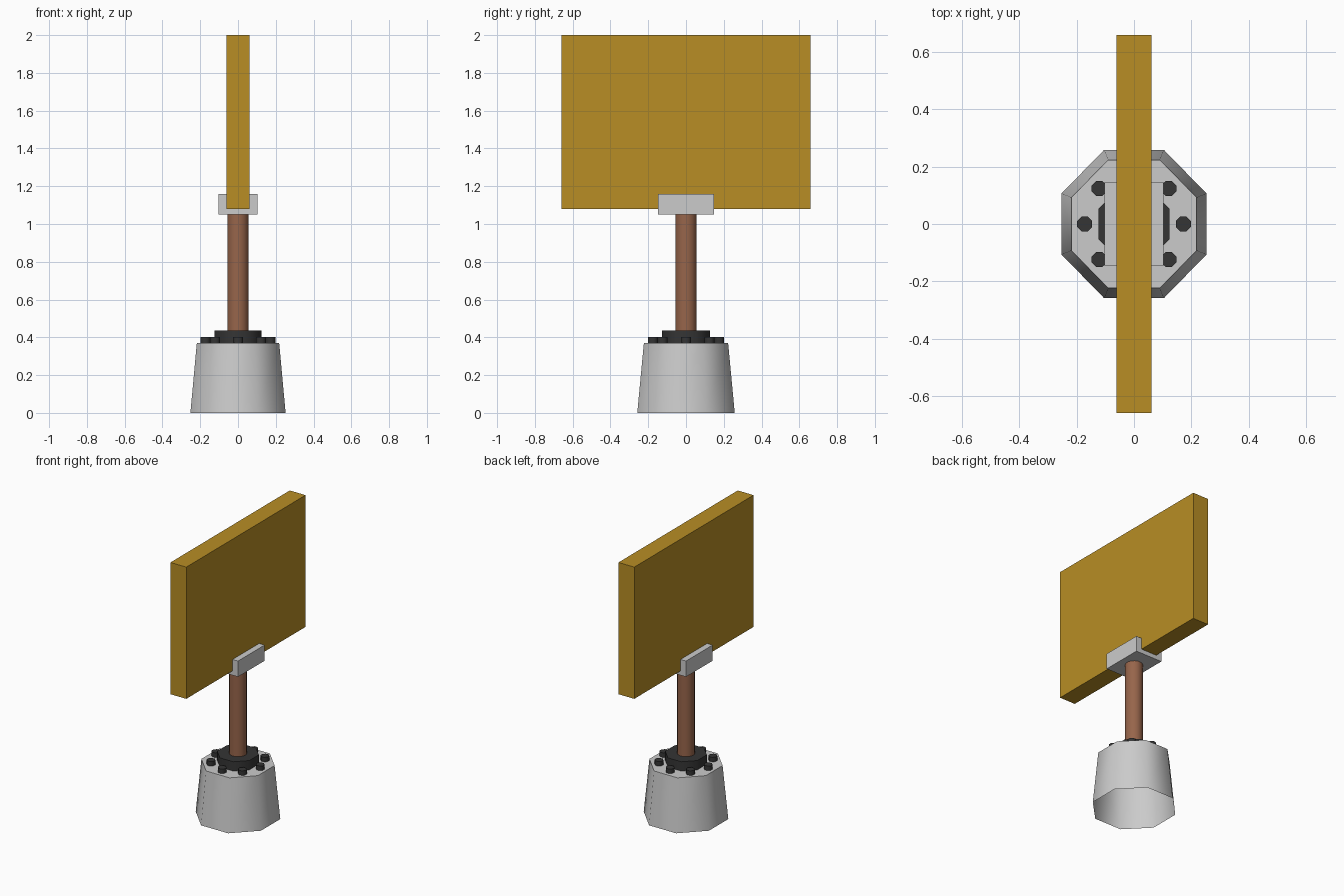
import bpy, bmesh, math

if "Cube" in bpy.data.objects:
    bpy.data.objects.remove(bpy.data.objects["Cube"])


def material(name, rgb):
    m = bpy.data.materials.new(name)
    m.diffuse_color = (*rgb, 1)
    m.use_nodes = True
    m.node_tree.nodes["Principled BSDF"].inputs["Base Color"].default_value = m.diffuse_color
    return m


WOOD = material("ochre_panel", (0.48, 0.27, 0.018))
RUST = material("brown_metal", (0.31, 0.13, 0.07))
DARK = material("dark_metal", (0.035, 0.035, 0.035))


def finish(name, bm, mat=None, smooth_angle=None):
    bmesh.ops.recalc_face_normals(bm, faces=bm.faces)
    mesh = bpy.data.meshes.new(name)
    bm.to_mesh(mesh)
    bm.free()
    ob = bpy.data.objects.new(name, mesh)
    bpy.context.collection.objects.link(ob)
    if mat:
        mesh.materials.append(mat)
    if smooth_angle:
        bpy.context.view_layer.objects.active = ob
        ob.select_set(True)
        bpy.ops.object.shade_smooth_by_angle(angle=math.radians(smooth_angle))
        ob.select_set(False)
    return ob


def ring(n, rx, ry, z, cx=0, cy=0):
    """Polygon ring whose flats face the axes."""
    k = [2 * math.pi * (i + 0.5) / n for i in range(n)]
    s = 1 / math.cos(math.pi / n)
    return [(cx + rx * s * math.cos(a), cy + ry * s * math.sin(a), z) for a in k]


def loft(bm, lower, upper, bottom=True):
    a = [bm.verts.new(p) for p in lower]
    b = [bm.verts.new(p) for p in upper]
    for i in range(len(a)):
        j = (i + 1) % len(a)
        bm.faces.new((a[i], a[j], b[j], b[i]))
    bm.faces.new(b)
    if bottom:
        bm.faces.new(a[::-1])


# Tapered eight-sided foot, open underneath
bm = bmesh.new()
loft(bm, ring(8, 0.252, 0.258, 0), ring(8, 0.218, 0.223, 0.37), bottom=False)
finish("base", bm, smooth_angle=60)

# Flange around the pole
bm = bmesh.new()
loft(bm, ring(8, 0.124, 0.126, 0.37), ring(8, 0.124, 0.126, 0.435))
finish("flange", bm, DARK, 60)

# Circle of eight bolts
bm = bmesh.new()
for i in range(8):
    a = i * math.pi / 4
    x, y = 0.172 * math.cos(a), 0.175 * math.sin(a)
    loft(bm, ring(8, 0.026, 0.026, 0.37, x, y), ring(8, 0.026, 0.026, 0.402, x, y))
finish("bolts", bm, DARK, 60)

# Pole
bm = bmesh.new()
loft(bm, ring(16, 0.056, 0.056, 0.435), ring(16, 0.056, 0.056, 1.05))
finish("pole", bm, RUST, 60)

# U-shaped bracket, profile swept along y
profile = [(-0.103, 1.05), (0.103, 1.05), (0.103, 1.16), (0.061, 1.16),
           (0.061, 1.08), (-0.061, 1.08), (-0.061, 1.16), (-0.103, 1.16)]
bm = bmesh.new()
loft(bm, [(x, -0.147, z) for x, z in profile], [(x, 0.147, z) for x, z in profile])
finish("bracket", bm)

# Upright panel
bm = bmesh.new()
corners = [(-0.061, -0.658), (0.061, -0.658), (0.061, 0.658), (-0.061, 0.658)]
loft(bm, [(x, y, 1.08) for x, y in corners], [(x, y, 2.0) for x, y in corners])
finish("panel", bm, WOOD)
